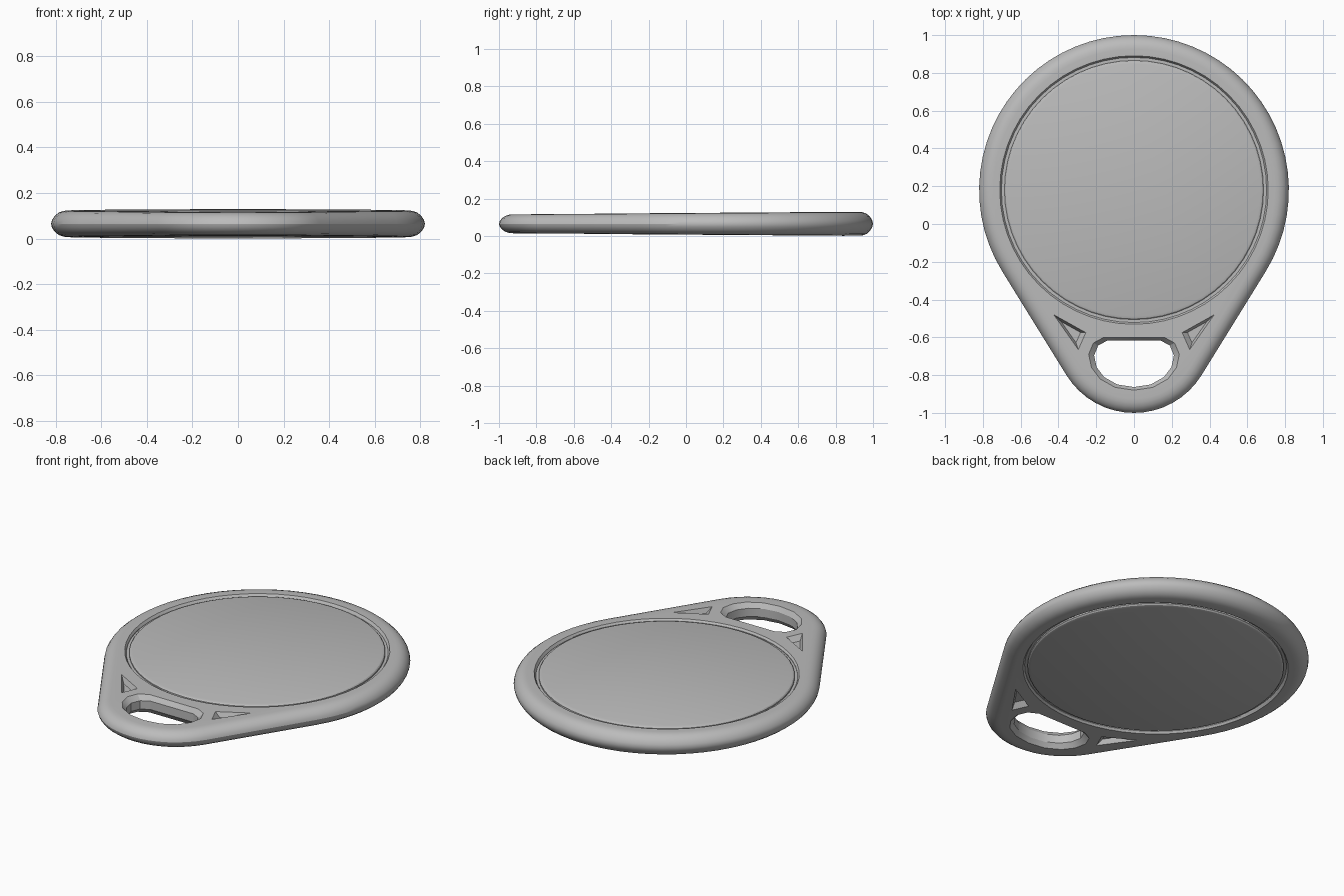
import bpy, bmesh, math

default = bpy.data.objects.get("Cube")
if default:
    bpy.data.objects.remove(default, do_unlink=True)

MID = 0.065                      # height of the middle plane
DISC_Y, BIG_R = 0.18, 0.82       # round body
TAB_Y, TAB_R = -0.58, 0.42       # keyring tab

grey = bpy.data.materials.new("light grey plastic")
grey.use_nodes = True
grey.diffuse_color = (0.5, 0.5, 0.5, 1)
bsdf = grey.node_tree.nodes["Principled BSDF"]
bsdf.inputs["Base Color"].default_value = (0.5, 0.5, 0.5, 1)
bsdf.inputs["Roughness"].default_value = 0.6


def loft(name, rings):
    """Closed solid through a stack of matching (x, y, z) rings, lowest first."""
    bm = bmesh.new()
    loops = [[bm.verts.new(p) for p in ring] for ring in rings]
    for a, b in zip(loops, loops[1:]):
        for i in range(len(a)):
            j = (i + 1) % len(a)
            bm.faces.new((a[i], a[j], b[j], b[i]))
    bm.faces.new(loops[0][::-1])
    bm.faces.new(loops[-1])
    bmesh.ops.recalc_face_normals(bm, faces=bm.faces)
    mesh = bpy.data.meshes.new(name)
    bm.to_mesh(mesh)
    bm.free()
    mesh.materials.append(grey)
    obj = bpy.data.objects.new(name, mesh)
    bpy.context.collection.objects.link(obj)
    return obj


def mirrored(profile):
    """Complete a (inset, height) half profile below the middle plane."""
    return [(o, -z) for o, z in reversed(profile) if z > 0] + profile


def outline(inset, z):
    """Teardrop: two arcs joined by their common tangents."""
    tilt = math.asin((BIG_R - TAB_R) / (DISC_Y - TAB_Y))
    pts = []
    for cy, r, start, end, n in ((DISC_Y, BIG_R, -tilt, math.pi + tilt, 44),
                                 (TAB_Y, TAB_R, math.pi + tilt, 2 * math.pi - tilt, 16)):
        for i in range(n + 1):
            a = start + (end - start) * i / n
            pts.append(((r - inset) * math.cos(a), cy + (r - inset) * math.sin(a), z))
    return pts


def circle(r, z, n=56):
    return [(r * math.cos(math.tau * i / n), DISC_Y + r * math.sin(math.tau * i / n), z)
            for i in range(n)]


def scaled(pts, s, z):
    cx = sum(p[0] for p in pts) / len(pts)
    cy = sum(p[1] for p in pts) / len(pts)
    return [(cx + (x - cx) * s, cy + (y - cy) * s, z) for x, y in pts]


def cut(obj, cutter):
    mod = obj.modifiers.new("cut", 'BOOLEAN')
    mod.operation, mod.solver, mod.object = 'DIFFERENCE', 'EXACT', cutter
    bpy.context.view_layer.update()
    mesh = bpy.data.meshes.new_from_object(
        obj.evaluated_get(bpy.context.evaluated_depsgraph_get()))
    obj.modifiers.clear()
    obj.data = mesh
    bpy.data.objects.remove(cutter, do_unlink=True)


# Rim and tab with a rounded edge
edge = [(0, 0), (0.004, 0.018), (0.016, 0.038), (0.034, 0.054), (0.055, 0.062), (0.075, 0.064)]
body = loft("body", [outline(o, z) for o, z in mirrored(edge)])

# Round opening for the disc
cut(body, loft("disc_cutter", [circle(r, z) for r, z in
    mirrored([(0.702, 0.0), (0.702, 0.05), (0.712, 0.066), (0.72, 0.08)])]))

# Keyring hole, narrowest in the middle
half = [(0.16, -0.60), (0.215, -0.63), (0.24, -0.69), (0.225, -0.76),
        (0.18, -0.82), (0.10, -0.865), (0, -0.88)]
hole = half + [(-x, y) for x, y in reversed(half[:-1])]
cut(body, loft("hole_cutter", [scaled(hole, s, z) for s, z in
    mirrored([(0.88, 0.0), (0.88, 0.03), (1.0, 0.064), (1.05, 0.08)])]))

# Sunken triangles beside the hole, on both faces
triangle = [(0.425, -0.48), (0.255, -0.575), (0.295, -0.665)]
for side in (-1, 1):
    for face in (-1, 1):
        tri = [(side * x, y) for x, y in triangle]
        cut(body, loft("triangle_cutter", [scaled(tri, s, face * z) for s, z in
            ((0.6, 0.03), (1.0, 0.064), (1.15, 0.08))]))

# Disc with softened edges, and the web at the bottom of the groove around it
disc = loft("disc", [circle(r, z) for r, z in
    mirrored([(0.686, 0.0), (0.686, 0.054), (0.680, 0.061), (0.668, 0.065)])])
web = loft("groove_floor", [circle(0.715, -0.045), circle(0.715, 0.045)])

# Thin everything slightly towards the tab, lift to the ground, shade
for obj in (body, disc, web):
    for v in obj.data.vertices:
        v.co.z = MID + v.co.z * (0.89 + 0.11 * v.co.y)
    bpy.ops.object.select_all(action='DESELECT')
    obj.select_set(True)
    bpy.context.view_layer.objects.active = obj
    bpy.ops.object.shade_smooth_by_angle(angle=math.radians(28))
